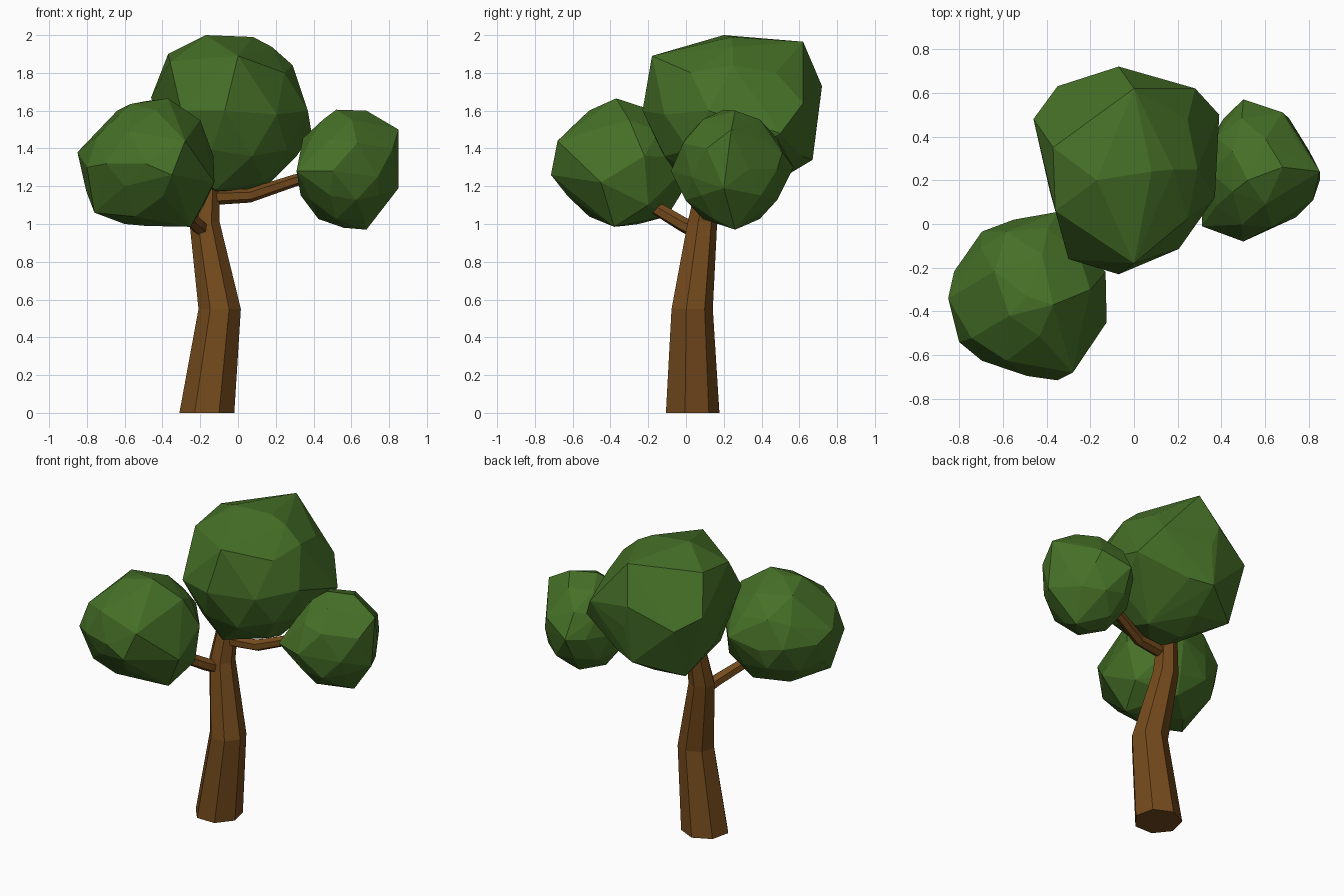
import bpy, bmesh, math
from mathutils import Vector, Matrix


def material(name, rgb):
    m = bpy.data.materials.new(name)
    m.diffuse_color = (*rgb, 1.0)
    return m


BARK = material("brown bark", (0.175, 0.069, 0.012))
LEAF = material("leaf green", (0.06, 0.16, 0.02))


def finish(name, bm, mat):
    bmesh.ops.recalc_face_normals(bm, faces=bm.faces[:])
    mesh = bpy.data.meshes.new(name)
    bm.to_mesh(mesh)
    bm.free()
    mesh.materials.append(mat)
    ob = bpy.data.objects.new(name, mesh)
    bpy.context.collection.objects.link(ob)
    return ob


def limb(name, path, sides, level=False):
    """Tapered tube through (x, y, z, radius) points."""
    bm = bmesh.new()
    pts = [Vector(p[:3]) for p in path]
    rings = []
    for i, p in enumerate(pts):
        u, v = Vector((1, 0, 0)), Vector((0, 1, 0))
        if not level:
            d = (pts[min(i + 1, len(pts) - 1)] - pts[max(i - 1, 0)]).normalized()
            u = d.cross(Vector((0, 0, 1))).normalized()
            v = u.cross(d)
        ring = []
        for k in range(sides):
            a = math.pi / 2 + k * math.tau / sides
            ring.append(bm.verts.new(p + path[i][3] * (u * math.cos(a) + v * math.sin(a))))
        rings.append(ring)
    for a, b in zip(rings, rings[1:]):
        for k in range(sides):
            j = (k + 1) % sides
            bm.faces.new((a[k], a[j], b[j], b[k]))
    bm.faces.new(rings[0])
    bm.faces.new(rings[-1])
    return finish(name, bm, BARK)


def foliage(name, centre, radii, corners):
    """Faceted ball: nearest vertices move to the given corners, then a clean hull."""
    c = Vector(centre)
    ball = bmesh.new()
    bmesh.ops.create_icosphere(ball, subdivisions=2, radius=1.0)
    ball.transform(Matrix.Translation(c) @ Matrix.Diagonal((*radii, 1.0)))
    free = set(ball.verts)
    for corner in corners:
        t = Vector(corner)
        d = (t - c).normalized()
        v = max(free, key=lambda w: (w.co - c).normalized().dot(d))
        v.co = t
        free.discard(v)
    bm = bmesh.new()
    for v in ball.verts:
        bm.verts.new(v.co)
    ball.free()
    bmesh.ops.convex_hull(bm, input=bm.verts[:])
    loose = [v for v in bm.verts if not v.link_faces]
    bmesh.ops.delete(bm, geom=loose, context='VERTS')
    return finish(name, bm, LEAF)


# Bent seven-sided trunk
limb("trunk", [(-0.165, 0.028, 0.0, 0.149), (-0.097, 0.027, 0.55, 0.115),
               (-0.177, 0.083, 1.01, 0.082), (-0.155, 0.13, 1.3, 0.06)], 7, level=True)

# Side branches
limb("right_branch", [(-0.17, 0.10, 1.14, 0.042), (0.06, 0.12, 1.15, 0.037),
                      (0.30, 0.19, 1.23, 0.032), (0.50, 0.23, 1.28, 0.022)], 6)
limb("left_branch", [(-0.17, 0.08, 0.95, 0.042), (-0.22, -0.02, 1.0, 0.04),
                     (-0.32, -0.16, 1.085, 0.037), (-0.45, -0.30, 1.20, 0.025)], 6)

# Leaf clusters
foliage("middle_foliage", (-0.03, 0.25, 1.58), (0.40, 0.45, 0.42), [
    (-0.17, 0.20, 2.0), (0.08, 0.24, 1.99), (0.0, 0.62, 1.965), (0.0, -0.18, 1.89),
    (-0.07, 0.72, 1.73), (-0.07, 0.67, 1.34), (-0.46, 0.48, 1.67),
    (-0.07, -0.23, 1.60), (0.39, 0.50, 1.48), (0.37, 0.12, 1.60),
    (-0.37, 0.35, 1.90), (-0.36, 0.06, 1.86), (0.28, 0.62, 1.64),
    (-0.30, -0.16, 1.60), (-0.35, 0.63, 1.60), (-0.34, 0.49, 1.25),
    (0.29, 0.25, 1.84), (-0.12, 0.30, 1.155), (-0.12, 0.01, 1.18),
    (0.12, 0.28, 1.17), (-0.28, 0.03, 1.30), (-0.385, 0.15, 1.55)])

foliage("left_foliage", (-0.49, -0.33, 1.32), (0.35, 0.365, 0.33), [
    (-0.37, -0.37, 1.665), (-0.57, -0.42, 1.635), (-0.35, -0.715, 1.26),
    (-0.28, -0.68, 1.44), (-0.80, -0.54, 1.30), (-0.85, -0.34, 1.38),
    (-0.125, -0.45, 1.22), (-0.13, -0.22, 1.36), (-0.20, -0.30, 1.55),
    (-0.35, 0.055, 1.35), (-0.25, -0.38, 0.985), (-0.70, -0.11, 1.45),
    (-0.76, -0.45, 1.06), (-0.60, -0.615, 1.20), (-0.55, 0.02, 1.30),
    (-0.60, -0.25, 1.0), (-0.43, -0.10, 1.04), (-0.18, -0.20, 1.10),
    (-0.42, -0.14, 1.59)])

foliage("right_foliage", (0.56, 0.24, 1.29), (0.255, 0.30, 0.31), [
    (0.85, 0.24, 1.50), (0.85, 0.20, 1.19), (0.68, 0.26, 0.97),
    (0.50, 0.57, 1.30), (0.50, -0.08, 1.28), (0.31, -0.01, 1.28),
    (0.68, 0.51, 1.38), (0.68, 0.26, 1.60), (0.52, 0.20, 1.605),
    (0.74, 0.03, 1.25), (0.82, 0.11, 1.40)])
